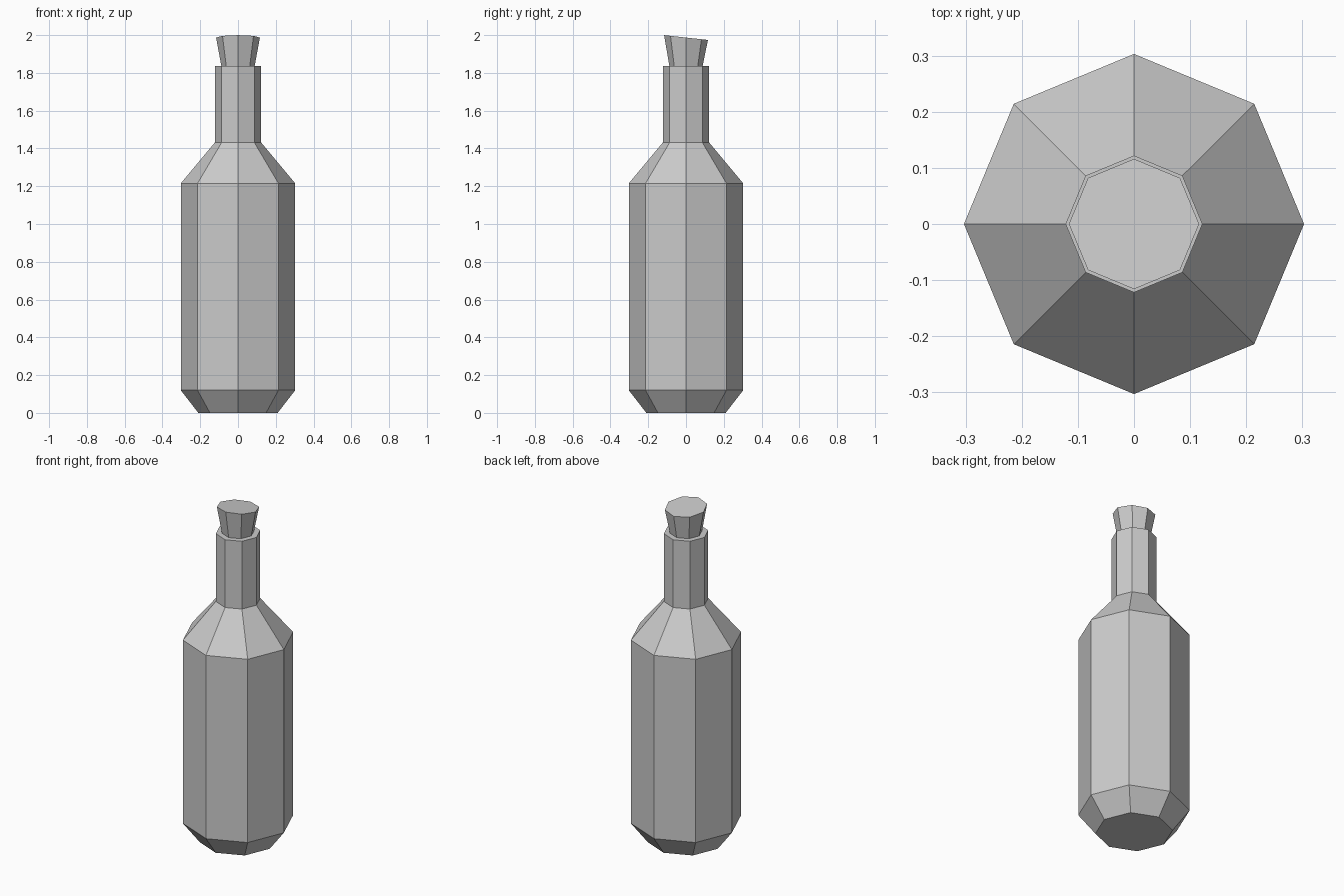
import bpy, bmesh
from math import sin, cos, pi

if "Cube" in bpy.data.objects:
    bpy.data.objects.remove(bpy.data.objects["Cube"])

SIDES = 8


def lathe(name, profile, tilt=0.0):
    """Closed eight-sided solid from (radius, z) rings; tilt slopes the top ring along y."""
    bm = bmesh.new()
    rings = []
    for i, (r, z) in enumerate(profile):
        slope = tilt if i == len(profile) - 1 else 0.0
        ring = []
        for k in range(SIDES):
            a = 2 * pi * k / SIDES
            y = r * sin(a)
            ring.append(bm.verts.new((r * cos(a), y, z + slope * y)))
        rings.append(ring)
    for lo, hi in zip(rings, rings[1:]):
        for k in range(SIDES):
            n = (k + 1) % SIDES
            bm.faces.new((lo[k], lo[n], hi[n], hi[k]))
    bm.faces.new(rings[0][::-1])
    bm.faces.new(rings[-1])
    mesh = bpy.data.meshes.new(name)
    bm.to_mesh(mesh)
    bm.free()
    obj = bpy.data.objects.new(name, mesh)
    bpy.context.collection.objects.link(obj)
    return obj


# Glass body: chamfered base, straight sides, shoulder and neck
lathe("bottle_body", [(0.21, 0.0), (0.303, 0.12), (0.303, 1.215),
                      (0.122, 1.432), (0.122, 1.837)])

# Tapered stopper seated on the neck, its top slightly slanted
lathe("cork", [(0.087, 1.83), (0.116, 1.987)], tilt=-0.11)
